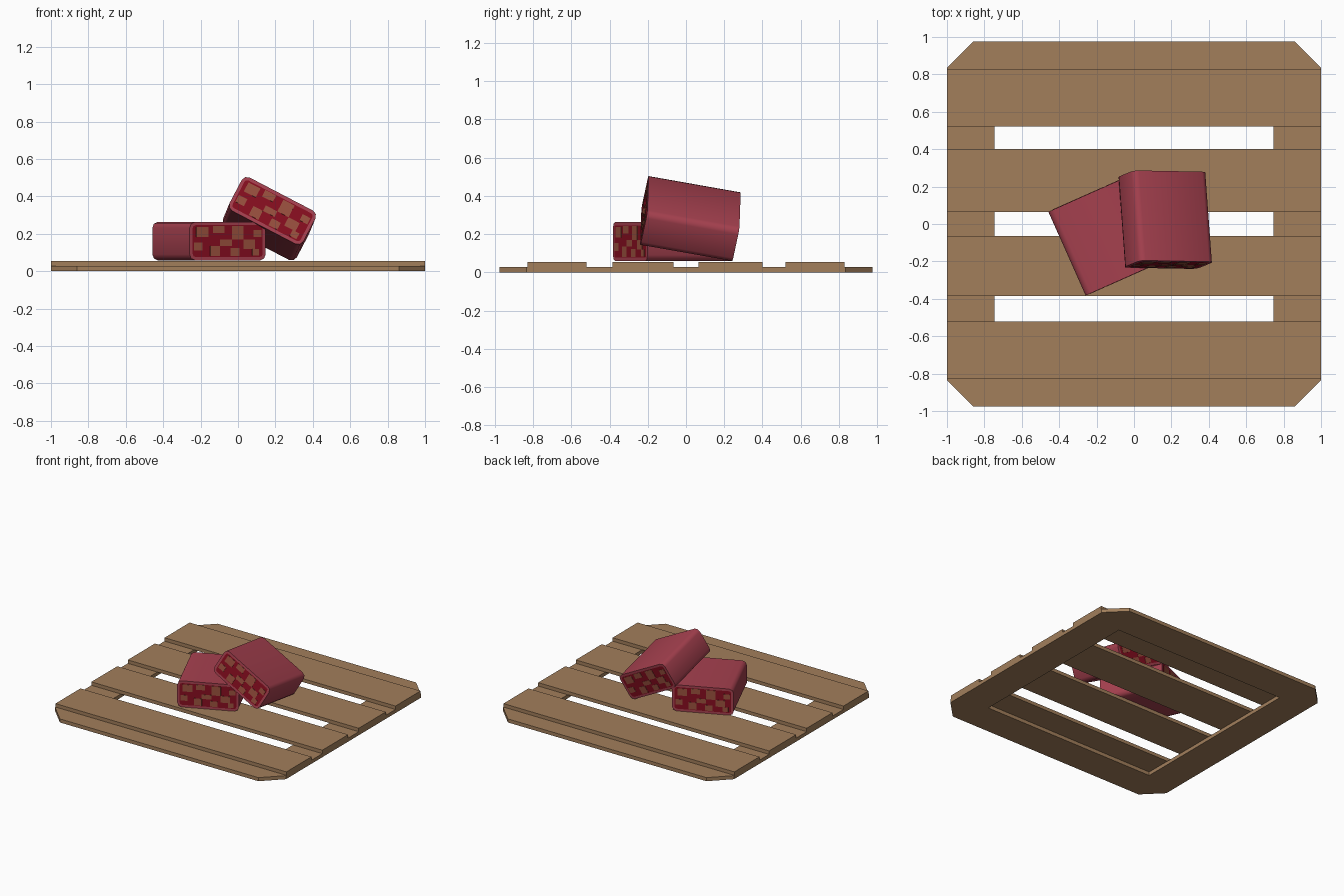
import bpy, bmesh
from math import radians
from mathutils import Euler, Matrix, Vector

cube = bpy.data.objects.get("Cube")
if cube:
    bpy.data.objects.remove(cube, do_unlink=True)


def material(name, rgb):
    m = bpy.data.materials.new(name)
    m.use_nodes = True
    m.diffuse_color = (*rgb, 1)
    m.node_tree.nodes["Principled BSDF"].inputs["Base Color"].default_value = (*rgb, 1)
    return m


wood = material("pallet wood", (0.36, 0.21, 0.105))
pink = material("block pink", (0.38, 0.052, 0.078))
dark = material("panel dark red", (0.24, 0.004, 0.014))
tan = material("tile brown", (0.32, 0.08, 0.047))


def finish(bm, name, mats):
    bmesh.ops.recalc_face_normals(bm, faces=bm.faces)
    mesh = bpy.data.meshes.new(name)
    bm.to_mesh(mesh)
    bm.free()
    for m in mats:
        mesh.materials.append(m)
    ob = bpy.data.objects.new(name, mesh)
    bpy.context.collection.objects.link(ob)
    return ob


def add_box(bm, center, size):
    mat = Matrix.Translation(center) @ Matrix.Diagonal((*size, 1))
    return bmesh.ops.create_cube(bm, size=1, matrix=mat)


def board(name, outline, z0, z1):
    """Flat plank: an outline in x and y, extruded upwards."""
    bm = bmesh.new()
    face = bm.faces.new([bm.verts.new((x, y, z0)) for x, y in outline])
    ext = bmesh.ops.extrude_face_region(bm, geom=[face])
    top = [g for g in ext["geom"] if isinstance(g, bmesh.types.BMVert)]
    bmesh.ops.translate(bm, verts=top, vec=(0, 0, z1 - z0))
    return finish(bm, name, [wood])


# Pallet base frame: two clipped end boards and two side boards
BASE, TOP = 0.028, 0.055
for side, label in ((-1, "front"), (1, "back")):
    half = [(0.86, 0.975), (1, 0.835), (1, 0.72)]
    pts = half + [(-x, y) for x, y in reversed(half)]
    board(label + "_base_board", [(x, side * y) for x, y in pts], 0, BASE)
for side, label in ((-1, "right"), (1, "left")):
    a, b = side * 0.745, side
    board(label + "_base_board", [(a, -0.72), (b, -0.72), (b, 0.72), (a, 0.72)], 0, BASE)

# Pallet deck slats
for i, (a, b) in enumerate([(-0.83, -0.52), (-0.385, -0.065), (0.065, 0.4), (0.52, 0.83)]):
    board(f"deck_slat_{i + 1}", [(-1, a), (1, a), (1, b), (-1, b)], BASE, TOP)

# Tile patches on a block end: left, right, bottom, top as fractions of the panel
TILES = [(-0.9, -0.55, 0.25, 0.9), (-0.97, -0.72, -0.6, -0.1),
         (-0.5, -0.22, -0.95, -0.3), (-0.42, -0.1, 0.5, 0.97),
         (0.12, 0.45, 0.1, 0.95), (0.08, 0.34, -0.95, -0.45),
         (0.45, 0.78, -0.5, 0.1), (0.74, 0.97, 0.25, 0.7),
         (-0.22, 0.12, -0.3, 0.1), (0.7, 0.9, -0.92, -0.5)]
W, L, H, RIM = 0.445, 0.49, 0.205, 0.018


def block(name, center, angles):
    place = Matrix.Translation(center) @ Euler([radians(a) for a in angles], 'YXZ').to_matrix().to_4x4()

    # Body with rounded long edges and an inset panel on both ends
    bm = bmesh.new()
    add_box(bm, (0, 0, 0), (W, L, H))
    long_edges = [e for e in bm.edges if abs(e.verts[0].co.y - e.verts[1].co.y) > 0.1]
    bmesh.ops.bevel(bm, geom=long_edges, offset=0.032, segments=2, profile=0.5, affect='EDGES')
    bm.normal_update()
    ends = [f for f in bm.faces if abs(f.normal.y) > 0.9]
    bmesh.ops.inset_individual(bm, faces=ends, thickness=RIM, depth=0)
    for f in ends:
        f.material_index = 1
    body = finish(bm, name, [pink, dark])
    body.matrix_world = place
    bpy.ops.object.select_all(action='DESELECT')
    body.select_set(True)
    bpy.context.view_layer.objects.active = body
    bpy.ops.object.shade_smooth_by_angle(angle=radians(50))

    # Thin tile plates, turned half round for the back end
    bm = bmesh.new()
    pw, ph = W / 2 - RIM, H / 2 - RIM
    for s in (-1, 1):
        for u0, u1, v0, v1 in TILES:
            add_box(bm, Vector((-s * (u0 + u1) / 2 * pw, s * L / 2, (v0 + v1) / 2 * ph)),
                    ((u1 - u0) * pw, 0.004, (v1 - v0) * ph))
    finish(bm, name + "_tiles", [tan]).matrix_world = place


# Two blocks, one flat and one leaning on it
block("lower_block", (-0.155, -0.068, 0.161), (0, 0, 24))
block("leaning_block", (0.167, 0.023, 0.281), (-10, 28, 4.2))
